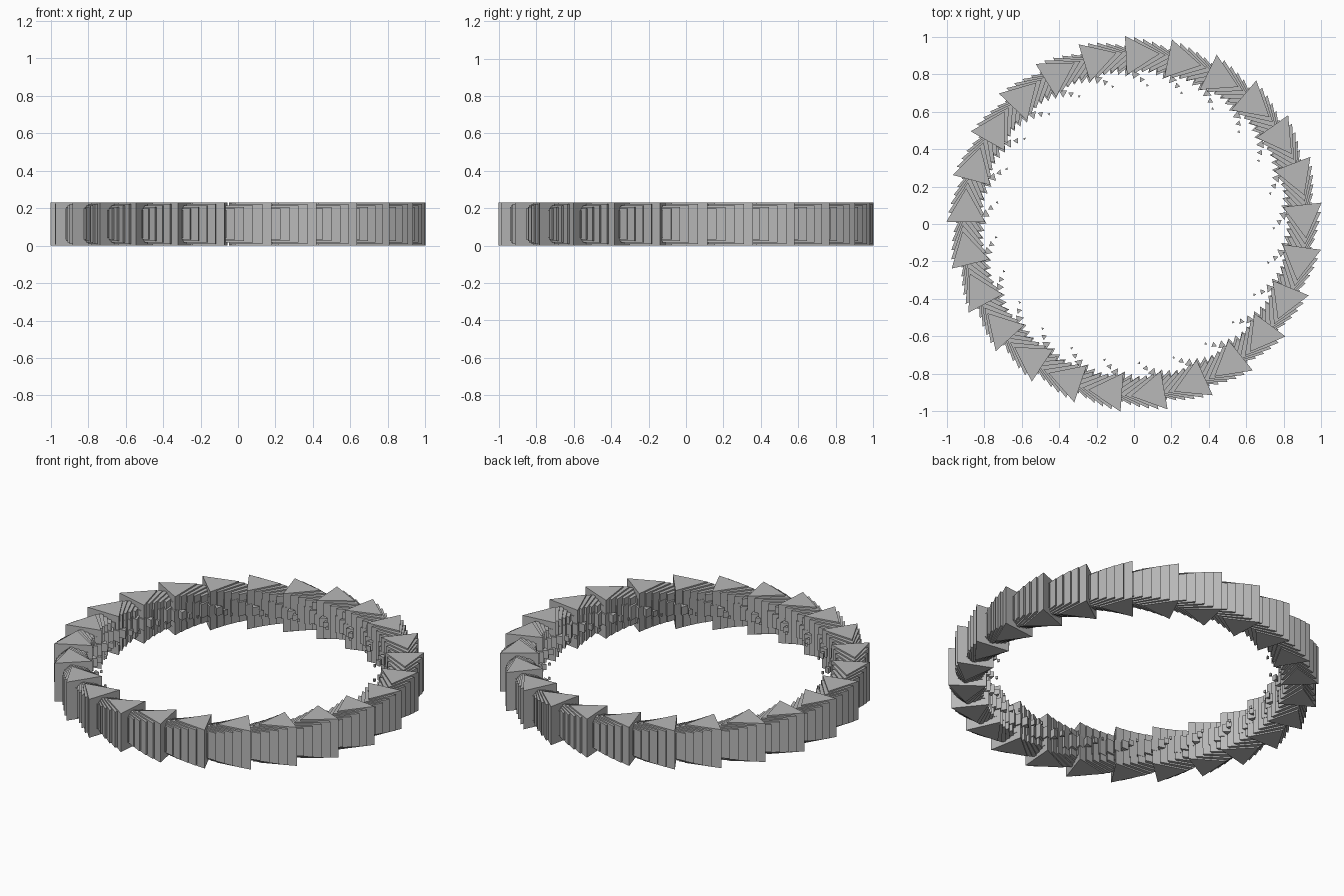
import bpy
import bmesh
import math
from mathutils import Matrix

cube = bpy.data.objects.get("Cube")
if cube:
    bpy.data.objects.remove(cube, do_unlink=True)

COPIES = 25          # trails around the ring
STEPS = 14           # shrinking prisms in each trail
SIDE, HEIGHT = 0.208, 0.23
START_RADIUS, END_RADIUS = 0.903, 0.743
START_ANGLE, SWEEP = 89.1, 33.2

grey = bpy.data.materials.new("plain grey")
grey.use_nodes = True
grey.diffuse_color = (0.48, 0.48, 0.48, 1)
grey.node_tree.nodes["Principled BSDF"].inputs["Base Color"].default_value = (0.48, 0.48, 0.48, 1)


def add_prism(bm, radius, angle, scale):
    """Triangular prism turned with its place on the ring."""
    place = (Matrix.Translation((0, 0, HEIGHT / 2))
             @ Matrix.Rotation(angle, 4, 'Z')
             @ Matrix.Translation((radius, 0, 0))
             @ Matrix.Rotation(math.radians(33.8), 4, 'Z')
             @ Matrix.Scale(scale, 4))
    verts = []
    size = SIDE / math.sqrt(3)
    for z in (-HEIGHT / 2, HEIGHT / 2):
        for k in range(3):
            a = k * math.tau / 3
            verts.append(bm.verts.new(place @ Matrix.Translation(
                (size * math.cos(a), size * math.sin(a), z)).translation))
    low, high = verts[:3], verts[3:]
    bm.faces.new(low[::-1])
    bm.faces.new(high)
    for k in range(3):
        n = (k + 1) % 3
        bm.faces.new((low[k], low[n], high[n], high[k]))


# One trail: prisms shrink while curling clockwise and inward
bm = bmesh.new()
for j in range(STEPS):
    t = j / (STEPS - 1)
    radius = START_RADIUS - (START_RADIUS - END_RADIUS) * t ** 2.5
    add_prism(bm, radius, math.radians(START_ANGLE - SWEEP * t), 1 - j / STEPS)
trail = bpy.data.meshes.new("prism_trail")
bm.to_mesh(trail)
bm.free()
trail.materials.append(grey)

# Repeat the trail around the ring
for i in range(COPIES):
    obj = bpy.data.objects.new(f"prism_trail_{i + 1}", trail)
    obj.rotation_euler.z = i * math.tau / COPIES
    obj.location.x = 0.003
    bpy.context.collection.objects.link(obj)
